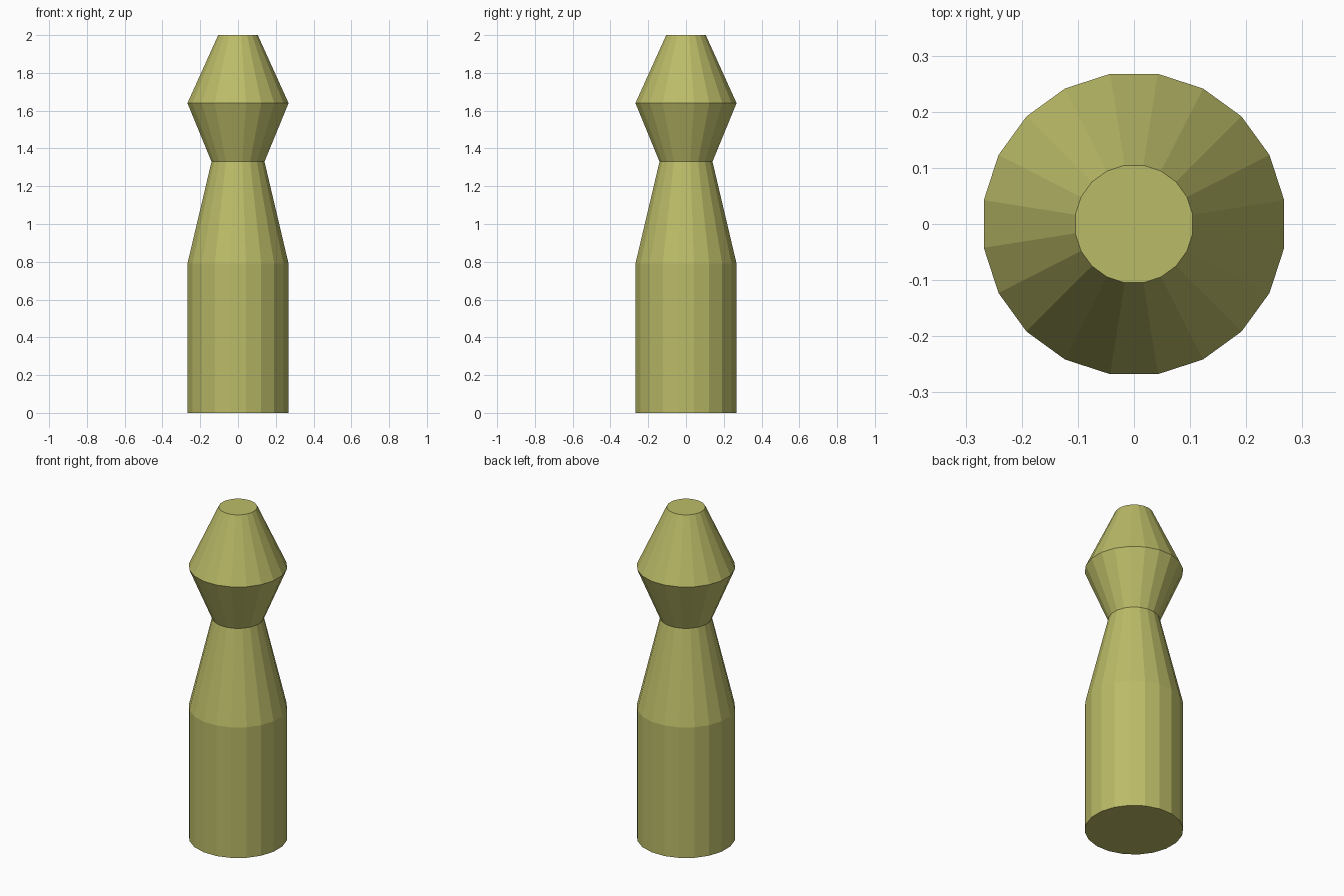
import bpy, bmesh
from math import sin, cos, pi

if "Cube" in bpy.data.objects:
    bpy.data.objects.remove(bpy.data.objects["Cube"])

SIDES = 20
# Profile from the base up: (radius, height)
PROFILE = [(0.271, 0.0), (0.271, 0.79), (0.142, 1.33), (0.271, 1.64), (0.106, 2.0)]

# Pin body: stacked rings joined by flat side faces and capped at both ends
bm = bmesh.new()
rings = []
for r, z in PROFILE:
    angles = [2 * pi * (i + 0.5) / SIDES for i in range(SIDES)]
    rings.append([bm.verts.new((r * cos(a), r * sin(a), z)) for a in angles])
for low, high in zip(rings, rings[1:]):
    for i in range(SIDES):
        j = (i + 1) % SIDES
        bm.faces.new((low[i], low[j], high[j], high[i]))
bm.faces.new(rings[0][::-1])
bm.faces.new(rings[-1])

mesh = bpy.data.meshes.new("pin_body")
bm.to_mesh(mesh)
bm.free()
pin = bpy.data.objects.new("pin_body", mesh)
bpy.context.collection.objects.link(pin)

# Olive yellow colour
olive = bpy.data.materials.new("olive_yellow")
olive.diffuse_color = (0.5, 0.5, 0.14, 1)
olive.use_nodes = True
olive.node_tree.nodes["Principled BSDF"].inputs["Base Color"].default_value = olive.diffuse_color
mesh.materials.append(olive)
